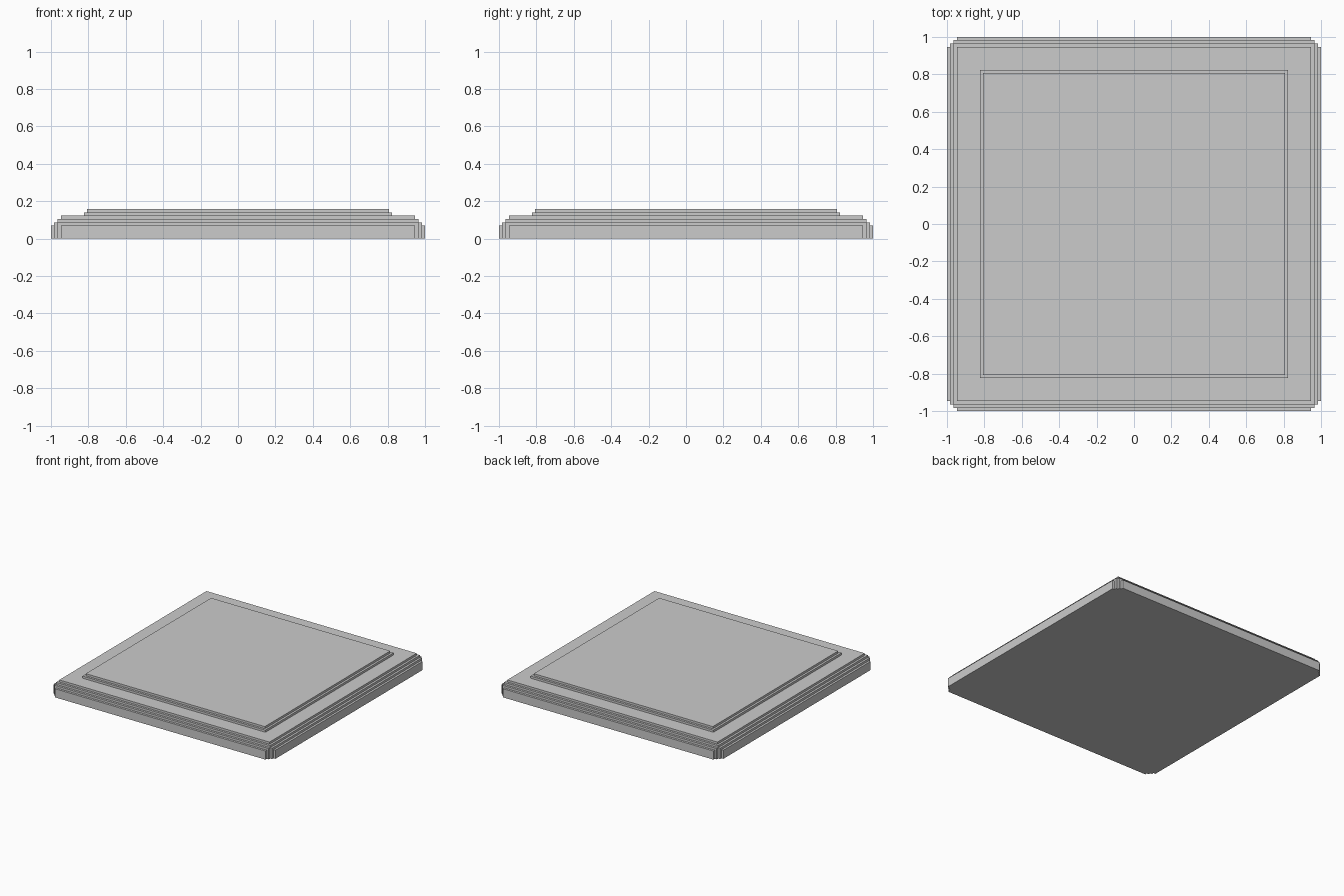
import bpy, bmesh

if "Cube" in bpy.data.objects:
    bpy.data.objects.remove(bpy.data.objects["Cube"])

U = 1 / 57  # one step of the stepped edges

# Stepped corner as (x inset, y inset), in steps
CORNER = [(0, 3), (1, 3), (1, 2), (2, 2), (2, 1), (3, 1), (3, 0)]
# Tiers of the plate: (minimum inset, bottom, top), in steps
TIERS = [(0, 0, 4), (1, 4, 5), (2, 5, 6), (3, 6, 7), (10, 7, 8), (11, 8, 9)]


def ring(bm, inset, z):
    """Outline of one tier; the corner steps vanish as the inset grows."""
    verts = []
    for sx, sy in [(1, 1), (-1, 1), (-1, -1), (1, -1)]:
        for i, j in (CORNER if sx * sy > 0 else CORNER[::-1]):
            verts.append(bm.verts.new((sx * (1 - max(i, inset) * U),
                                       sy * (1 - max(j, inset) * U), z * U)))
    return verts


# Loft walls and ledges from the base to the raised panel
bm = bmesh.new()
rings = [ring(bm, inset, z) for inset, low, high in TIERS for z in (low, high)]
for a, b in zip(rings, rings[1:]):
    for k in range(len(a)):
        n = (k + 1) % len(a)
        bm.faces.new((a[k], a[n], b[n], b[k]))
bm.faces.new(rings[0][::-1])
bm.faces.new(rings[-1])

# Merge collapsed corner steps and tidy
bmesh.ops.remove_doubles(bm, verts=bm.verts[:], dist=1e-4)
bmesh.ops.recalc_face_normals(bm, faces=bm.faces[:])

mesh = bpy.data.meshes.new("stepped_plate")
bm.to_mesh(mesh)
bm.free()
plate = bpy.data.objects.new("stepped_plate", mesh)
bpy.context.collection.objects.link(plate)
